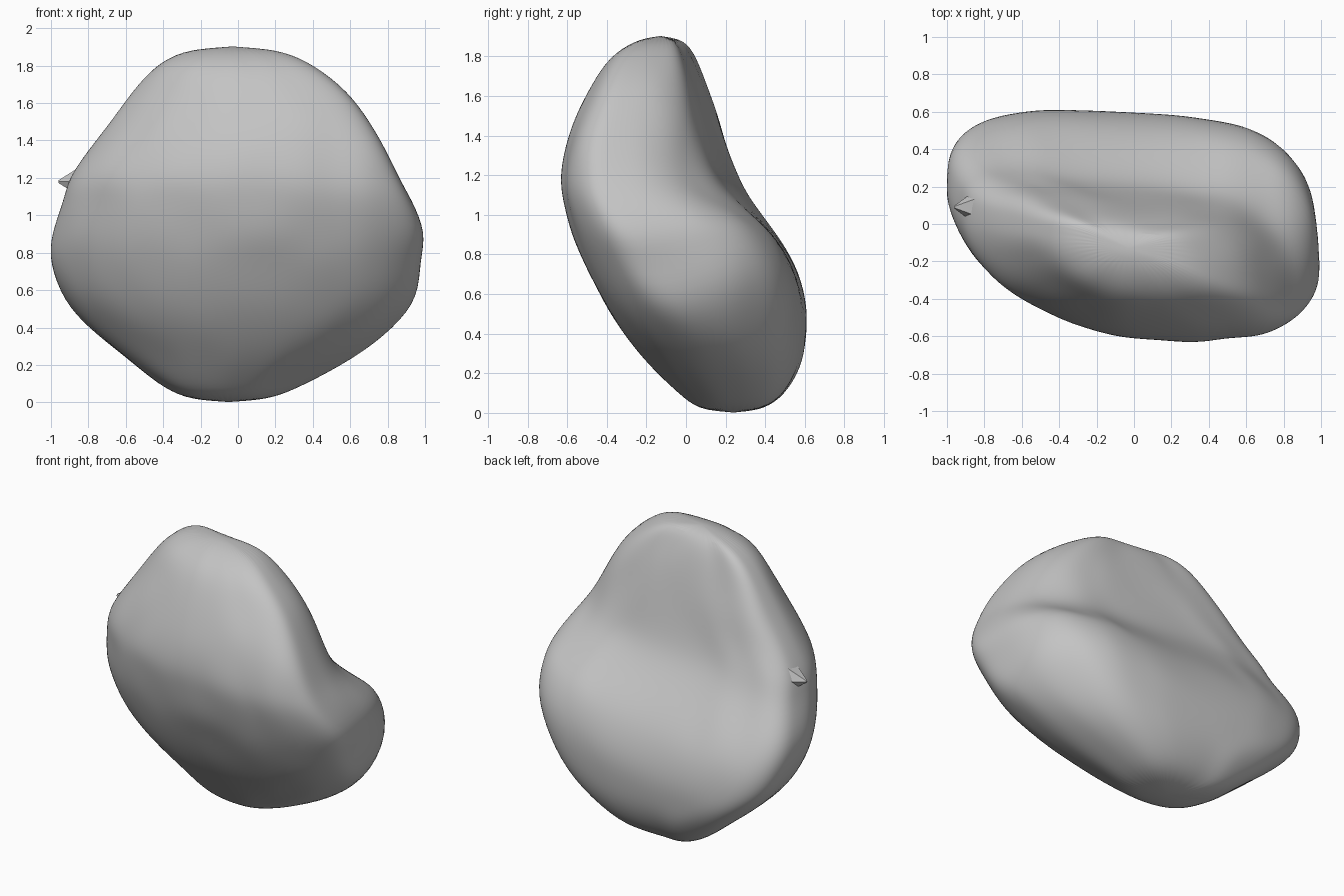
import bpy
import bmesh
import math
from mathutils import Vector, noise

default = bpy.data.objects.get("Cube")
if default:
    bpy.data.objects.remove(default, do_unlink=True)

SEGMENTS = 48

# Horizontal sections: height, left and right limits in x, front and back limits in y
SECTIONS = [
    (0.02, -0.28, 0.18, 0.06, 0.42),
    (0.09, -0.43, 0.33, -0.03, 0.52),
    (0.24, -0.60, 0.62, -0.18, 0.60),
    (0.40, -0.79, 0.83, -0.31, 0.62),
    (0.56, -0.93, 0.96, -0.41, 0.62),
    (0.75, -1.00, 0.97, -0.50, 0.56),
    (0.90, -0.99, 0.99, -0.56, 0.46),
    (1.08, -0.92, 0.92, -0.605, 0.30),
    (1.20, -0.90, 0.85, -0.61, 0.23),
    (1.35, -0.79, 0.78, -0.59, 0.18),
    (1.50, -0.67, 0.70, -0.54, 0.14),
    (1.66, -0.56, 0.58, -0.46, 0.09),
    (1.80, -0.45, 0.40, -0.38, 0.04),
    (1.88, -0.30, 0.24, -0.25, -0.01),
]


def make_material(name, colour):
    mat = bpy.data.materials.new(name)
    mat.use_nodes = True
    mat.diffuse_color = colour
    mat.node_tree.nodes["Principled BSDF"].inputs["Base Color"].default_value = colour
    return mat


def rounded(value, power):
    """Squared-off version of a sine or cosine."""
    return math.copysign(abs(value) ** power, value)


def corner_shape(c, s):
    """Roundness and skew loss for each quarter of a section."""
    if s > 0:
        return (0.7, 0.6) if c > 0 else (0.64, 0.5)
    return (0.84, 0.6) if c > 0 else (1.0, 0.35)


def section_points(z, left, right, front, back):
    """A skewed outline, fuller at the back, with a ledge rising across the back."""
    centre_x, half_x = (left + right) / 2, (right - left) / 2 * 1.01
    centre_y, half_y = (front + back) / 2, (back - front) / 2 * 1.01
    skew = min(0.25, 0.05 + 0.17 * z)
    lift = 0.36 * math.exp(-((z - 0.66) / 0.3) ** 2)
    points = []
    for i in range(SEGMENTS):
        angle = math.tau * i / SEGMENTS
        c, s = math.cos(angle), math.sin(angle)
        power, loss = corner_shape(c, s)
        dx = half_x * rounded(c, power)
        dy = half_y * rounded(s, power) - skew * dx * (1 - loss * abs(s))
        # Shallow hollow in the middle of the back
        dy -= 0.03 * max(0, s) ** 4
        dz = lift * max(c, 0.4 * c) * max(0, s)
        points.append(Vector((centre_x + dx, centre_y + dy, z + dz)))
    return points


def add_object(name, bm, material):
    mesh = bpy.data.meshes.new(name)
    bmesh.ops.recalc_face_normals(bm, faces=bm.faces)
    bm.to_mesh(mesh)
    bm.free()
    mesh.materials.append(material)
    obj = bpy.data.objects.new(name, mesh)
    bpy.context.collection.objects.link(obj)
    return obj


stone_grey = make_material("stone_grey", (0.55, 0.55, 0.55, 1))

# Main stone: stacked sections joined into a closed skin
bm = bmesh.new()
rings = [[bm.verts.new(p) for p in section_points(*s)] for s in SECTIONS]
for lower, upper in zip(rings, rings[1:]):
    for i in range(SEGMENTS):
        j = (i + 1) % SEGMENTS
        bm.faces.new((lower[i], lower[j], upper[j], upper[i]))

# Close the bottom and the crown with fans
for ring, z in ((rings[0], 0.0), (rings[-1], 1.905)):
    middle = sum((v.co for v in ring), Vector()) / SEGMENTS
    pole = bm.verts.new((middle.x, middle.y, z))
    for i in range(SEGMENTS):
        bm.faces.new((ring[i], ring[(i + 1) % SEGMENTS], pole))

# Gentle lumps over the surface
bmesh.ops.recalc_face_normals(bm, faces=bm.faces)
bm.normal_update()
for v in bm.verts:
    if 0.05 < v.co.z < 1.85:
        v.co += v.normal * 0.016 * noise.noise(v.co * 5)

stone = add_object("stone_body", bm, stone_grey)
smooth = stone.modifiers.new("smooth_skin", "SUBSURF")
smooth.levels = smooth.render_levels = 2

# Small broken point on the side
bm = bmesh.new()
bmesh.ops.create_cone(bm, cap_ends=True, segments=6, radius1=0.11, radius2=0.008, depth=0.14)
nub = add_object("chipped_point", bm, stone_grey)
nub.location = (-0.89, 0.09, 1.18)
nub.rotation_euler = (0, -math.pi / 2, 0)

for obj in (stone, nub):
    bpy.ops.object.select_all(action="DESELECT")
    obj.select_set(True)
    bpy.context.view_layer.objects.active = obj
    bpy.ops.object.shade_smooth_by_angle(angle=math.radians(45))
